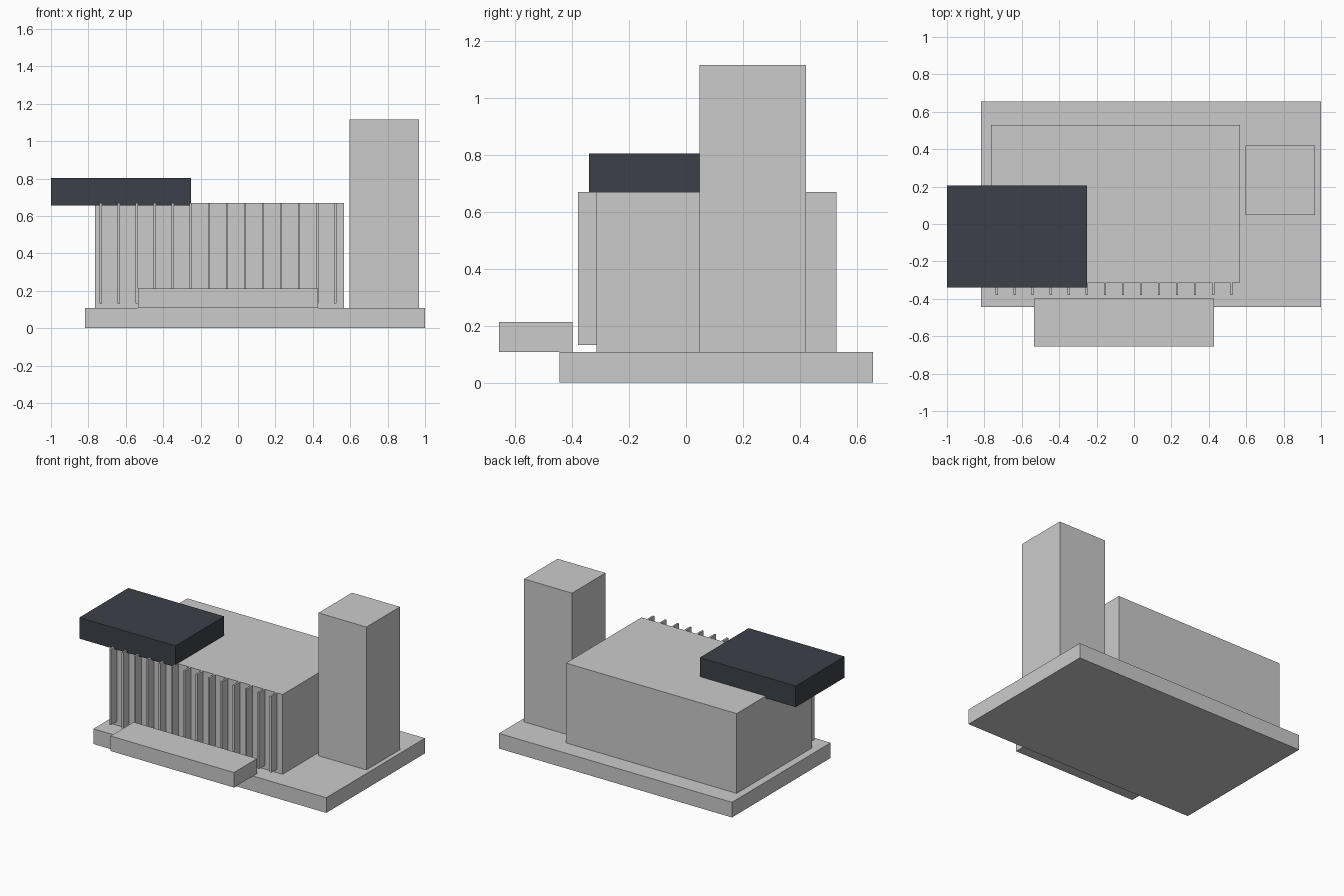
import bpy

if "Cube" in bpy.data.objects:
    bpy.data.objects.remove(bpy.data.objects["Cube"])


def box(name, x, y, z, material=None):
    """Box from (min, max) ranges on each axis."""
    mesh = bpy.data.meshes.new(name)
    verts = [(a, b, c) for a in x for b in y for c in z]
    faces = [(0, 1, 3, 2), (4, 6, 7, 5), (0, 4, 5, 1),
             (2, 3, 7, 6), (0, 2, 6, 4), (1, 5, 7, 3)]
    mesh.from_pydata(verts, [], faces)
    mesh.update()
    obj = bpy.data.objects.new(name, mesh)
    bpy.context.collection.objects.link(obj)
    if material:
        mesh.materials.append(material)
    return obj


dark = bpy.data.materials.new("dark_slate")
dark.diffuse_color = (0.045, 0.052, 0.065, 1)
dark.use_nodes = True
dark.node_tree.nodes["Principled BSDF"].inputs["Base Color"].default_value = dark.diffuse_color

BASE_TOP = 0.107
ROOF = 0.67

# Plinth and main masses
box("base_plinth", (-0.818, 1.0), (-0.444, 0.656), (0, BASE_TOP))
box("main_hall", (-0.765, 0.568), (-0.314, 0.528), (BASE_TOP, ROOF))
box("tower", (0.595, 0.969), (0.048, 0.421), (BASE_TOP, 1.115))

# Entrance step overhanging the plinth edge
box("front_terrace", (-0.535, 0.428), (-0.656, -0.399), (BASE_TOP, 0.213))

# Dark slab overhanging the left roof corner
box("cantilever_slab", (-1.0, -0.251), (-0.34, 0.205), (0.655, 0.804), dark)

# Row of vertical fins on the front wall
FIN_COUNT, FIN_START, FIN_STEP, FIN_HALF = 14, -0.733, 0.0963, 0.0065
for i in range(FIN_COUNT):
    cx = FIN_START + i * FIN_STEP
    box(f"facade_fin_{i + 1}", (cx - FIN_HALF, cx + FIN_HALF),
        (-0.379, -0.31), (0.132, ROOF))
